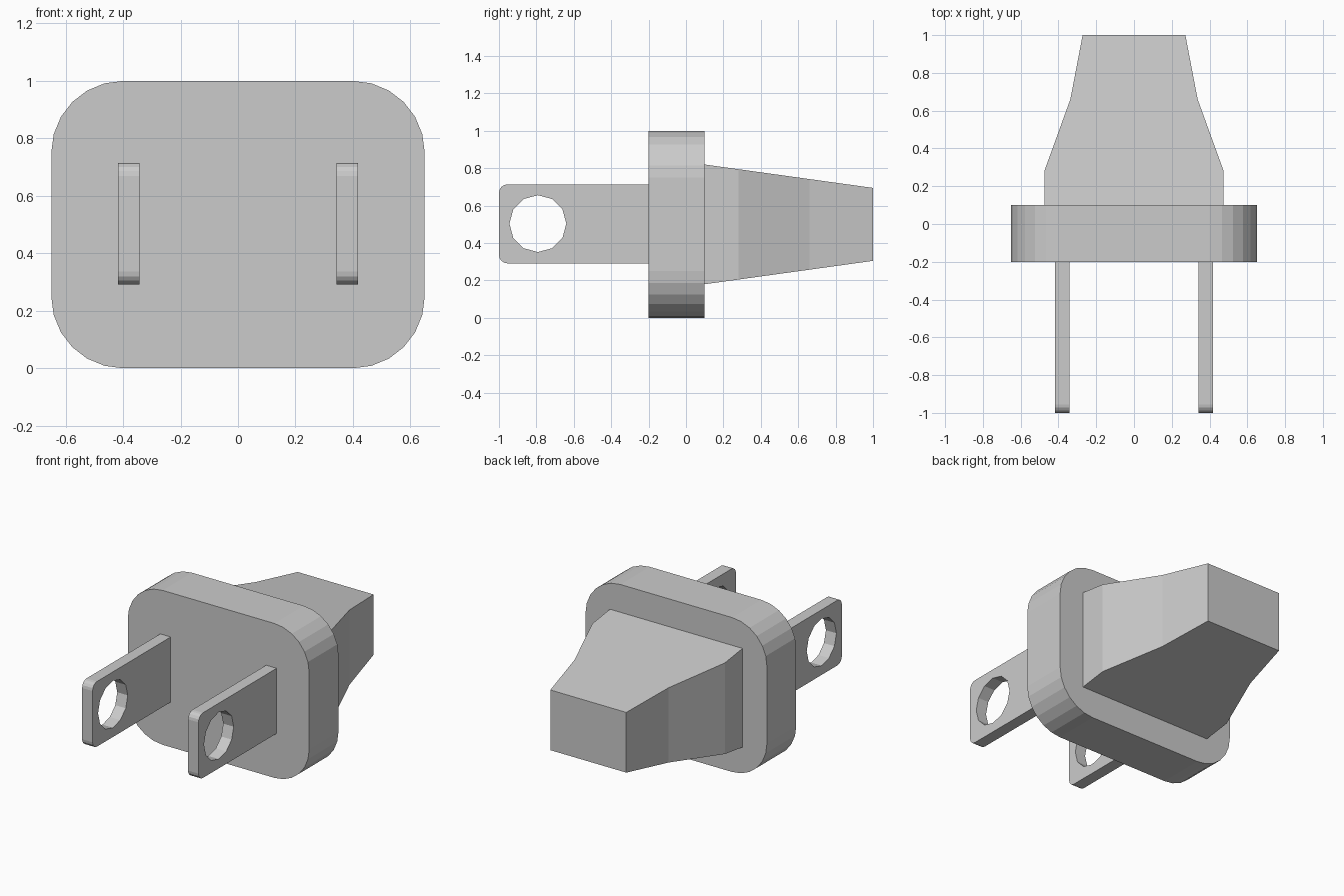
import bpy, bmesh
from math import sin, cos, pi
from mathutils import Vector

if "Cube" in bpy.data.objects:
    bpy.data.objects.remove(bpy.data.objects["Cube"], do_unlink=True)

COLOUR = (0.6, 0.6, 0.6, 1)
grey = bpy.data.materials.new("light_grey")
grey.use_nodes = True
grey.diffuse_color = COLOUR
grey.node_tree.nodes["Principled BSDF"].inputs["Base Color"].default_value = COLOUR

MID = 0.5  # height of the plug's axis


def finish(name, bm):
    bmesh.ops.recalc_face_normals(bm, faces=bm.faces)
    mesh = bpy.data.meshes.new(name)
    bm.to_mesh(mesh)
    bm.free()
    mesh.materials.append(grey)
    obj = bpy.data.objects.new(name, mesh)
    bpy.context.collection.objects.link(obj)
    return obj


def arc(cx, cy, r, start, sweep, steps):
    angles = [start + sweep * i / steps for i in range(steps + 1)]
    return [(cx + r * cos(a), cy + r * sin(a)) for a in angles]


def extrude_outline(name, loops, place, depth):
    """Fill closed 2D loops (inner loops become holes) and extrude them."""
    bm = bmesh.new()
    edges = []
    for loop in loops:
        verts = [bm.verts.new(place(*p)) for p in loop]
        edges += [bm.edges.new((v, verts[i - 1])) for i, v in enumerate(verts)]
    bmesh.ops.triangle_fill(bm, edges=edges, use_beauty=True)
    result = bmesh.ops.extrude_face_region(bm, geom=bm.faces[:])
    moved = [g for g in result["geom"] if isinstance(g, bmesh.types.BMVert)]
    bmesh.ops.translate(bm, verts=moved, vec=Vector(depth))
    return finish(name, bm)


# Rounded face plate
half_w, half_h, radius = 0.65, 0.5, 0.25
plate = []
for i, (sx, sz) in enumerate([(1, 1), (-1, 1), (-1, -1), (1, -1)]):
    plate += arc(sx * (half_w - radius), MID + sz * (half_h - radius),
                 radius, i * pi / 2, pi / 2, 6)
extrude_outline("face_plate", [plate], lambda x, z: (x, -0.2, z), (0, 0.3, 0))

# Contact blades, each with a round hole and a rounded tip
tip, root, top, bottom, r = -1.0, -0.2, 0.714, 0.292, 0.045
blade = [(root, bottom), (root, top)]
blade += arc(tip + r, top - r, r, pi / 2, pi / 2, 4)
blade += arc(tip + r, bottom + r, r, pi, pi / 2, 4)
hole = arc(-0.792, 0.504, 0.152, 0, 2 * pi, 12)[:-1]
for name, x in (("left_blade", 0.342), ("right_blade", -0.417)):
    extrude_outline(name, [blade, hole], lambda y, z: (x, y, z), (0.075, 0, 0))

# Tapered grip: a rectangle lofted along y, with height tapering evenly
bm = bmesh.new()
rings = []
for y, w in [(0.1, 0.475), (0.28, 0.475), (0.66, 0.337), (1.0, 0.272)]:
    h = 0.32 - 0.125 * (y - 0.1) / 0.9
    rings.append([bm.verts.new((sx * w, y, MID + sz * h))
                  for sx, sz in [(1, 1), (-1, 1), (-1, -1), (1, -1)]])
for a, b in zip(rings, rings[1:]):
    for i in range(4):
        bm.faces.new((a[i - 1], a[i], b[i], b[i - 1]))
bm.faces.new(rings[0])
bm.faces.new(rings[-1])
finish("grip", bm)
